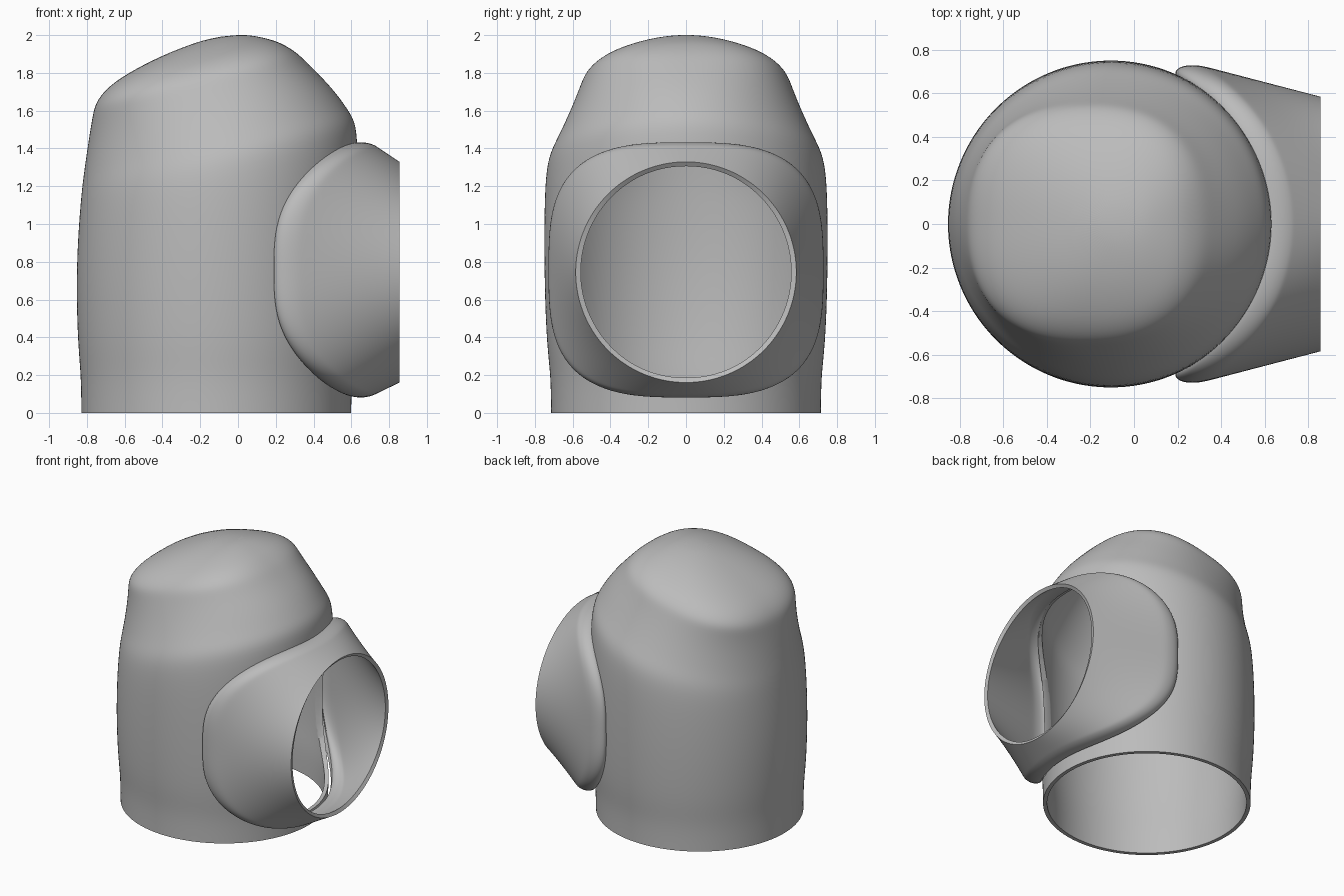
import bpy
import math

cube = bpy.data.objects.get("Cube")
if cube:
    bpy.data.objects.remove(cube)

grey = bpy.data.materials.new("plain_grey")
grey.use_nodes = True
grey.diffuse_color = (0.5, 0.5, 0.5, 1)
grey.node_tree.nodes["Principled BSDF"].inputs["Base Color"].default_value = (0.5, 0.5, 0.5, 1)

SEGMENTS = 64
AXIS_X = -0.115


def outline(n):
    """Unit rounded square; n = 2 gives a circle."""
    for i in range(SEGMENTS):
        a = 2 * math.pi * i / SEGMENTS
        c, s = math.cos(a), math.sin(a)
        r = (abs(c) ** n + abs(s) ** n) ** (-1 / n)
        yield c * r, s * r


def make(name, verts, faces):
    mesh = bpy.data.meshes.new(name)
    mesh.from_pydata(verts, [], faces)
    mesh.materials.append(grey)
    obj = bpy.data.objects.new(name, mesh)
    bpy.context.collection.objects.link(obj)
    return obj


def loft(name, rings, tip=None):
    verts = [p for ring in rings for p in ring]
    faces = []
    for k in range(len(rings) - 1):
        for i in range(SEGMENTS):
            j = (i + 1) % SEGMENTS
            a, b = k * SEGMENTS, (k + 1) * SEGMENTS
            faces.append((a + i, a + j, b + j, b + i))
    if tip:
        last = len(verts) - SEGMENTS
        verts.append(tip)
        faces += [(last + i, last + (i + 1) % SEGMENTS, len(verts) - 1) for i in range(SEGMENTS)]
    return make(name, verts, faces)


def prism(name, profile, direction):
    """Solid made by pushing a closed profile along a direction."""
    n = len(profile)
    far = [tuple(p[k] + direction[k] for k in range(3)) for p in profile]
    faces = [tuple(reversed(range(n))), tuple(range(n, 2 * n))]
    faces += [(i, (i + 1) % n, n + (i + 1) % n, n + i) for i in range(n)]
    obj = make(name, list(profile) + far, faces)
    obj.hide_render = True
    return obj


def finish(obj, cutters):
    """Smooth the loft, give it a wall, cut the openings."""
    bpy.ops.object.select_all(action="DESELECT")
    bpy.context.view_layer.objects.active = obj
    obj.select_set(True)
    sub = obj.modifiers.new("smooth", "SUBSURF")
    sub.levels = sub.render_levels = 2
    wall = obj.modifiers.new("wall", "SOLIDIFY")
    wall.thickness = 0.028
    wall.offset = -1
    for cutter in cutters:
        cut = obj.modifiers.new("cut", "BOOLEAN")
        cut.operation = "DIFFERENCE"
        cut.solver = "EXACT"
        cut.object = cutter
    for mod in list(obj.modifiers):
        bpy.ops.object.modifier_apply(modifier=mod.name)
    for cutter in cutters:
        bpy.data.objects.remove(cutter)
    bpy.ops.object.shade_smooth_by_angle(angle=math.radians(35))


# Hooded body: left x, left z, right x, right z, half depth, squareness
body_rings = [
    (-0.83, 0, 0.6, 0, 0.715, 2),
    (-0.832, 0.2, 0.603, 0.2, 0.717, 2),
    (-0.848, 0.36, 0.625, 0.36, 0.738, 2),
    (-0.857, 0.65, 0.637, 0.7, 0.75, 2),
    (-0.85, 0.9, 0.64, 1.1, 0.752, 2),
    (-0.835, 1.1, 0.634, 1.43, 0.745, 2),
    (-0.825, 1.2, 0.622, 1.54, 0.72, 2),
    (-0.815, 1.28, 0.58, 1.61, 0.68, 2),
    (-0.79, 1.45, 0.5, 1.72, 0.615, 2.1),
    (-0.77, 1.57, 0.38, 1.84, 0.565, 2.3),
    (-0.755, 1.64, 0.32, 1.9, 0.54, 2.5),
    (-0.7, 1.715, 0.26, 1.94, 0.48, 2.6),
    (-0.6, 1.79, 0.2, 1.97, 0.4, 2.5),
    (-0.4, 1.895, 0.1, 1.995, 0.26, 2.3),
    (-0.2, 1.97, 0.02, 2.003, 0.11, 2),
]
rings = []
for xl, zl, xr, zr, depth, n in body_rings:
    rings.append([((xl + xr) / 2 + u * (xr - xl) / 2, v * depth,
                   (zl + zr) / 2 + u * (zr - zl) / 2) for u, v in outline(n)])
body = loft("hooded_body", rings, (-0.09, 0, 1.992))

# Side opening and notches in the bottom rim
cutters = [prism("opening_cutter", [(0, u * 0.65, 0.757 + v * 0.65) for u, v in outline(3.2)], (1, 0, 0))]
for left, right, y in [(-0.15, 0.2, -0.9), (-0.15, -0.03, 0.5), (-0.32, -0.19, 0.5)]:
    profile = [(left, y, -0.05), (right, y, -0.05), (right, y, 0.01),
               (right - 0.03, y, 0.065), (left + 0.03, y, 0.065), (left, y, 0.01)]
    cutters.append(prism("rim_notch_cutter", profile, (0, 0.4, 0)))
finish(body, cutters)


# Collar: rounded-square base wrapped on the body, ending in a round mouth
def wrapped(radius, hy, hz):
    ring = []
    for u, v in outline(3.2):
        y = u * hy
        ring.append((AXIS_X + math.sqrt(radius ** 2 - y * y), y, 0.757 + v * hz))
    return ring


ridge = wrapped(0.84, 0.728, 0.66)
mouth = [(0.855, u * 0.585, 0.745 + v * 0.585) for u, v in outline(2)]
slope = [[tuple(a + (b - a) * t for a, b in zip(p, q)) for p, q in zip(ridge, mouth)]
         for t in (0.1, 0.5, 0.95)]
collar = loft("side_collar", [wrapped(0.735, 0.665, 0.672), wrapped(0.76, 0.7, 0.677),
                              wrapped(0.805, 0.73, 0.673), ridge] + slope + [mouth])

# Small notches in the mouth rim
cutters = []
for y in (-0.8, 0.5):
    wedge = [(0.77, y, 0.7), (0.9, y, 0.68), (0.9, y, 0.725)]
    cutters.append(prism("wedge_cutter", wedge, (0, 0.3, 0)))
slot = [(0.8, 0.5, 0.8), (0.9, 0.5, 0.8), (0.9, 0.5, 0.86), (0.8, 0.5, 0.86)]
cutters.append(prism("slot_cutter", slot, (0, 0.3, 0)))
finish(collar, cutters)
